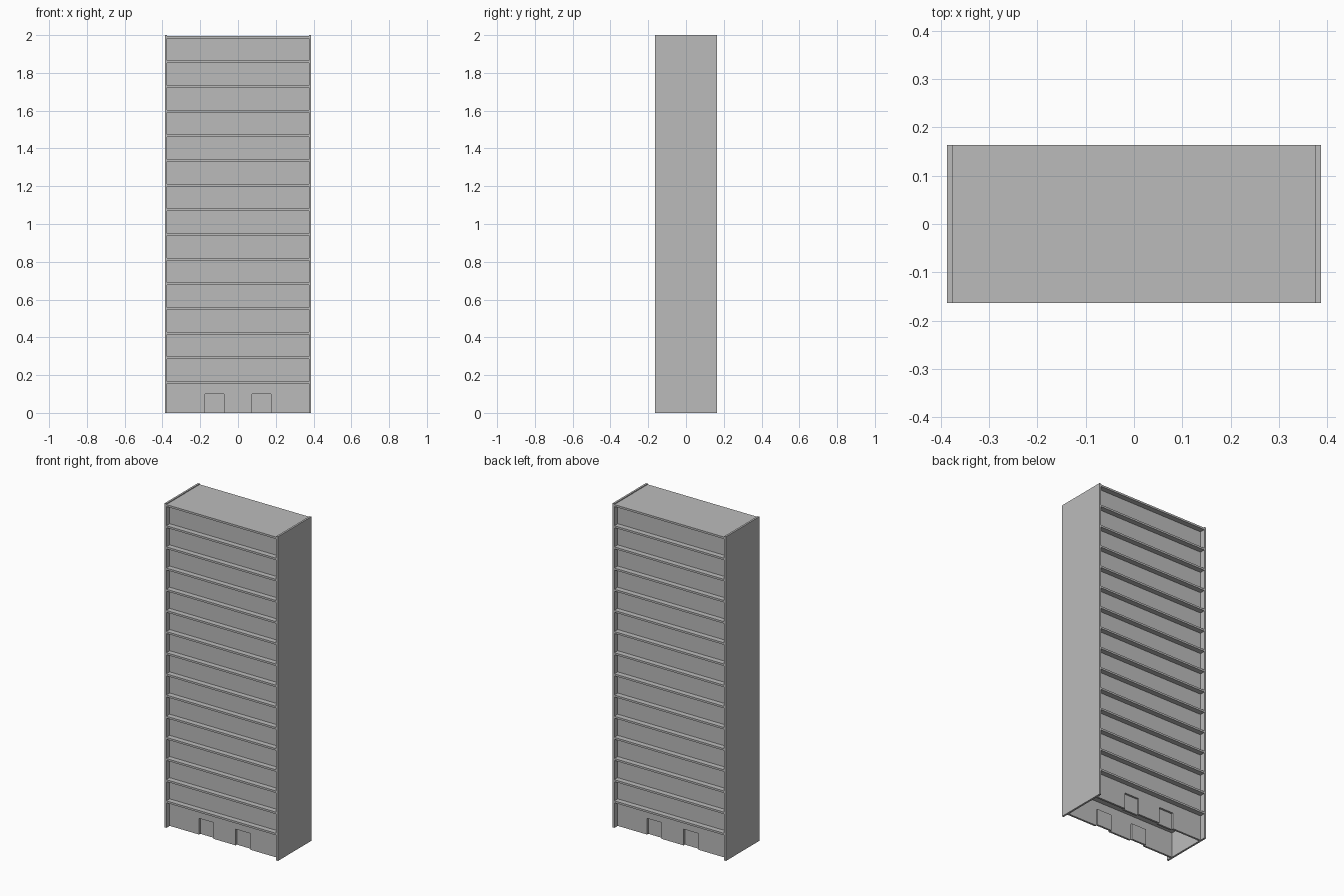
import bpy
import bmesh

cube = bpy.data.objects.get("Cube")
if cube:
    bpy.data.objects.remove(cube, do_unlink=True)

grey = bpy.data.materials.new("plain grey")
grey.use_nodes = True
grey.diffuse_color = (0.5, 0.5, 0.5, 1)
grey.node_tree.nodes["Principled BSDF"].inputs["Base Color"].default_value = (0.5, 0.5, 0.5, 1)

HALF_W, HALF_D, HEIGHT = 0.387, 0.163, 2.0
BOARD = 0.012
INNER = HALF_W - BOARD
RECESS = 0.033
BASE_Z, TOP_Z = 0.155, 1.983
BAYS = 14


def finish(name, bm):
    bmesh.ops.recalc_face_normals(bm, faces=bm.faces)
    mesh = bpy.data.meshes.new(name)
    bm.to_mesh(mesh)
    bm.free()
    mesh.materials.append(grey)
    obj = bpy.data.objects.new(name, mesh)
    bpy.context.collection.objects.link(obj)
    return obj


def box(name, x, y, z):
    """Box from (min, max) ranges on each axis."""
    bm = bmesh.new()
    bmesh.ops.create_cube(bm, size=1)
    for v in bm.verts:
        v.co = [r[0] + (c + 0.5) * (r[1] - r[0]) for c, r in zip(v.co, (x, y, z))]
    return finish(name, bm)


def extrude_front(name, outline, y, depth):
    """Extrude an x-z outline along y."""
    bm = bmesh.new()
    face = bm.faces.new([bm.verts.new((x, y, z)) for x, z in outline])
    out = bmesh.ops.extrude_face_region(bm, geom=[face])
    moved = [g for g in out["geom"] if isinstance(g, bmesh.types.BMVert)]
    bmesh.ops.translate(bm, verts=moved, vec=(0, depth, 0))
    return finish(name, bm)


# Side panels
for side, s in (("left", 1), ("right", -1)):
    box(side + "_side_panel", sorted((s * INNER, s * HALF_W)), (-HALF_D, HALF_D), (0, HEIGHT))

# Shelves and top board, evenly spaced
step = (TOP_Z - BASE_Z) / BAYS
for i in range(BAYS + 1):
    z = BASE_Z + i * step
    name = "top_board" if i == BAYS else f"shelf_{i + 1}"
    box(name, (-INNER, INNER), (-HALF_D, HALF_D), (z, z + BOARD))

# Back panels and plinths on both faces, plinths with two shallow pockets
POCKET_W, POCKET_H, POCKET_X = 0.05, 0.1, 0.125
outline = [(-INNER, 0)]
for cx in (-POCKET_X, POCKET_X):
    a, b = cx - POCKET_W, cx + POCKET_W
    outline += [(a, 0), (a, POCKET_H), (b, POCKET_H), (b, 0)]
outline += [(INNER, 0), (INNER, BASE_Z), (-INNER, BASE_Z)]

for face, s in (("front", -1), ("rear", 1)):
    outer = s * (HALF_D - RECESS)
    inner = outer - s * BOARD
    box(face + "_backing", (-INNER, INNER), sorted((outer, inner)), (BASE_Z + BOARD, TOP_Z))
    extrude_front(face + "_plinth", outline, outer, -s * BOARD)
    for side, cx in (("left", POCKET_X), ("right", -POCKET_X)):
        box(f"{face}_{side}_pocket", (cx - POCKET_W, cx + POCKET_W),
            sorted((inner, inner - s * BOARD)), (0, POCKET_H))
